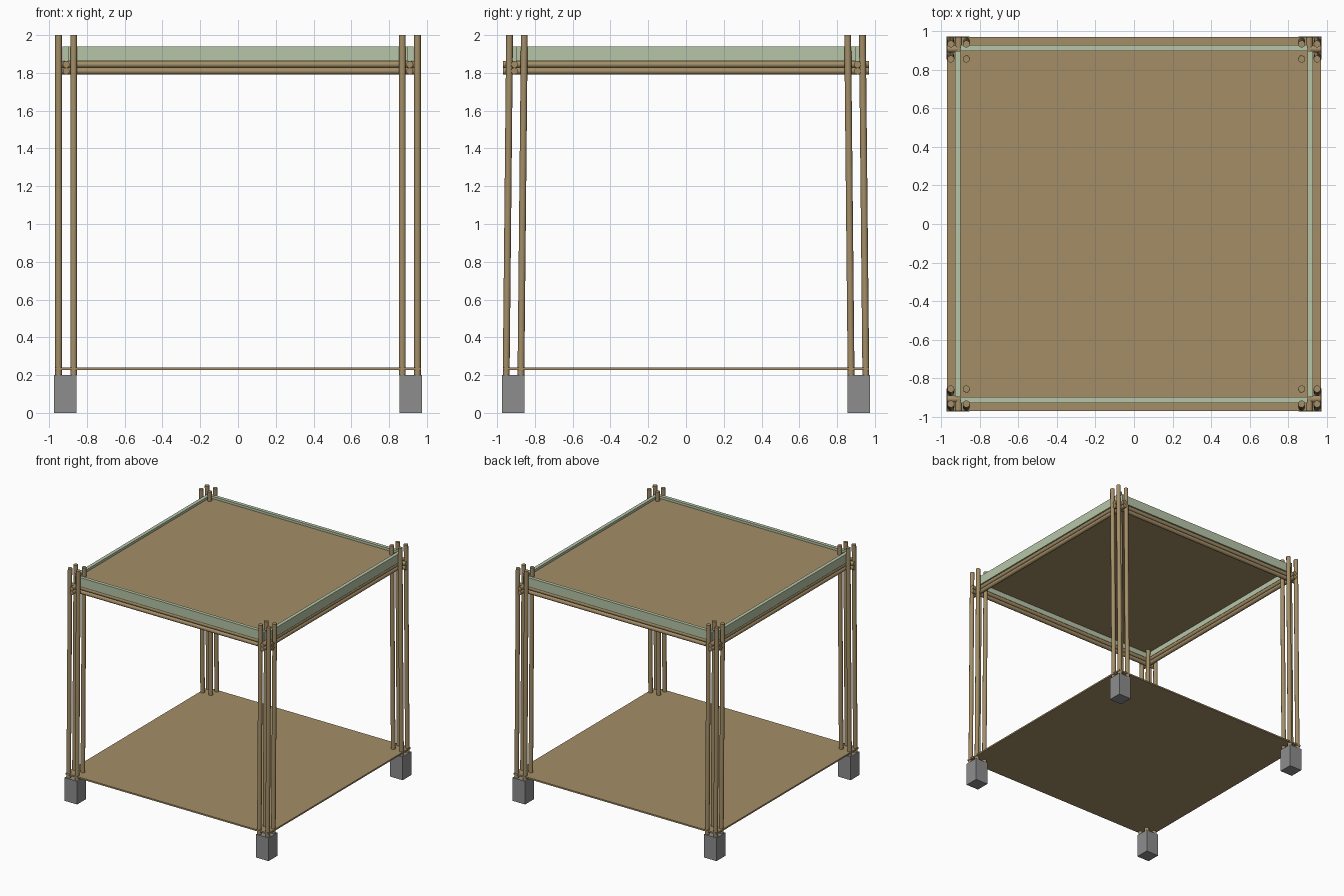
import bpy
from mathutils import Vector

if "Cube" in bpy.data.objects:
    bpy.data.objects.remove(bpy.data.objects["Cube"])


def material(name, rgb):
    m = bpy.data.materials.new(name)
    m.diffuse_color = (*rgb, 1)
    m.use_nodes = True
    m.node_tree.nodes["Principled BSDF"].inputs["Base Color"].default_value = m.diffuse_color
    return m


BAMBOO = material("bamboo brown", (0.37, 0.27, 0.135))
GREEN = material("pale green", (0.47, 0.56, 0.39))
CONCRETE = material("concrete grey", (0.27, 0.27, 0.27))


def box(name, lo, hi, mat):
    lo, hi = Vector(lo), Vector(hi)
    bpy.ops.mesh.primitive_cube_add(size=1, location=(lo + hi) / 2)
    o = bpy.context.object
    o.name = name
    o.scale = hi - lo
    bpy.ops.object.transform_apply(location=False, rotation=False, scale=True)
    o.data.materials.append(mat)


def pole(name, a, b, r=0.018):
    a, b = Vector(a), Vector(b)
    d = b - a
    bpy.ops.mesh.primitive_cylinder_add(vertices=16, radius=r, depth=d.length,
                                        location=(a + b) / 2)
    o = bpy.context.object
    o.name = name
    o.rotation_euler = d.to_track_quat('Z', 'Y').to_euler()
    o.data.materials.append(BAMBOO)
    bpy.ops.object.shade_smooth_by_angle()


# corner footings, each carrying a cluster of four poles leaning inward in y
for sx in (-1, 1):
    for sy in (-1, 1):
        cx, cy = 0.914 * sx, 0.914 * sy
        box("footing", (cx - 0.06, cy - 0.06, 0), (cx + 0.06, cy + 0.06, 0.2), CONCRETE)
        for px in (0.87, 0.95):
            for py in (0.874, 0.952):
                pole("corner_pole", (px * sx, py * sy, 0.2),
                     (px * sx, (py - 0.018) * sy, 2.0))

# doubled beams and rim boards along each side
for s in (-1, 1):
    for z in (1.81, 1.845):
        pole("long_beam", (-0.97, 0.908 * s, z), (0.97, 0.908 * s, z))
        pole("cross_beam", (0.91 * s, -0.97, z), (0.91 * s, 0.97, z))
    y0, y1 = sorted((0.898 * s, 0.928 * s))
    box("front_back_rim_board", (-0.9, y0, 1.862), (0.9, y1, 1.94), GREEN)
    x0, x1 = sorted((0.9 * s, 0.93 * s))
    box("side_rim_board", (x0, -0.898, 1.862), (x1, 0.898, 1.94), GREEN)

# floor and roof sheets
box("floor_sheet", (-0.97, -0.97, 0.226), (0.97, 0.97, 0.239), BAMBOO)
box("roof_sheet", (-0.9, -0.898, 1.907), (0.9, 0.898, 1.92), BAMBOO)
